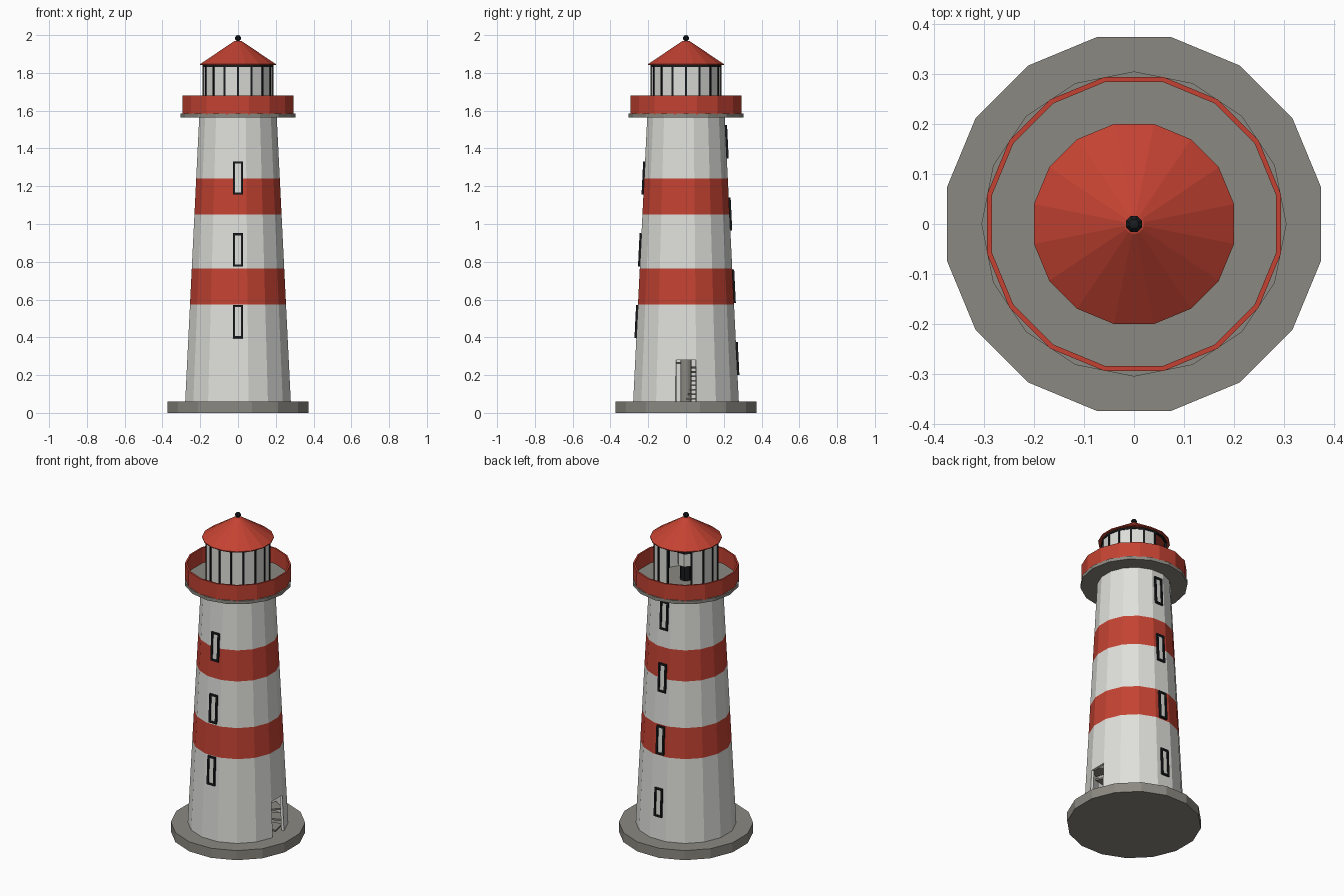
import bpy, bmesh, math
from mathutils import Matrix, Vector

if "Cube" in bpy.data.objects:
    bpy.data.objects.remove(bpy.data.objects["Cube"])

N = 16
STEP = 2 * math.pi / N


def material(name, rgb):
    m = bpy.data.materials.new(name)
    m.diffuse_color = (*rgb, 1)
    m.use_nodes = True
    m.node_tree.nodes["Principled BSDF"].inputs["Base Color"].default_value = m.diffuse_color
    return m


WHITE = material("white_paint", (0.74, 0.75, 0.71))
RED = material("red_paint", (0.55, 0.055, 0.032))
STONE = material("grey_stone", (0.26, 0.25, 0.22))
BLACK = material("black_metal", (0.010, 0.011, 0.013))
GLASS = material("pale_glass", (0.72, 0.73, 0.69))


def finish(name, bm, mats):
    mesh = bpy.data.meshes.new(name)
    bm.normal_update()
    bm.to_mesh(mesh)
    bm.free()
    ob = bpy.data.objects.new(name, mesh)
    bpy.context.collection.objects.link(ob)
    for m in mats:
        mesh.materials.append(m)
    return ob


def lathe(name, profile, mats, turn=0.5, n=N, closed=False, skip=(), rule=None, thick=0):
    """Spin (radius, z) points bottom to top into n flat sides; skip = (row, side) left open."""
    bm = bmesh.new()
    rings = []
    for r, z in profile:
        rings.append([bm.verts.new((r * math.cos((i + turn) * 2 * math.pi / n),
                                    r * math.sin((i + turn) * 2 * math.pi / n), z)) for i in range(n)])
    rows = len(rings) if closed else len(rings) - 1
    for k in range(rows):
        a, b = rings[k], rings[(k + 1) % len(rings)]
        for i in range(n):
            if (k, i) in skip:
                continue
            j = (i + 1) % n
            f = bm.faces.new((a[i], a[j], b[j], b[i]))
            f.material_index = rule(f.calc_center_median().z) if rule else 0
    bmesh.ops.remove_doubles(bm, verts=bm.verts, dist=1e-5)
    ob = finish(name, bm, mats)
    if thick:
        mod = ob.modifiers.new("wall_thickness", 'SOLIDIFY')
        mod.thickness = thick
        mod.offset = -1
    return ob


def disc(name, r, z0, z1, mat, turn=0.5, n=N):
    return lathe(name, [(0, z0), (r, z0), (r, z1), (0, z1)], [mat], turn, n)


def add_box(bm, size, matrix):
    bmesh.ops.create_cube(bm, size=1, matrix=matrix @ Matrix.Diagonal((*size, 1)))


def wall_radius(z):
    return 0.285 - 0.0503 * (z - 0.06)


# Stone base and striped tower with one open side as the doorway
disc("base", 0.381, 0, 0.06, STONE)
levels = (0.06, 0.28, 0.575, 0.765, 1.05, 1.24, 1.57)
lathe("tower", [(wall_radius(z), z) for z in levels], [WHITE, RED], skip={(0, N - 1)},
      rule=lambda z: int(0.575 < z < 0.765 or 1.05 < z < 1.24), thick=0.015)

# Spiral stair inside
disc("stair_column", 0.03, 0.06, 1.57, STONE, n=12)
bm = bmesh.new()
for k in range(60):
    z = 0.07 + k * 0.38 / N
    a, r = k * STEP, wall_radius(z) - 0.025
    pts = [(0.025, a), (r, a), (r, a + STEP), (0.025, a + STEP)]
    low = [bm.verts.new((q * math.cos(t), q * math.sin(t), z)) for q, t in pts]
    high = [bm.verts.new(v.co + Vector((0, 0, 0.01))) for v in low]
    bm.faces.new(low[::-1])
    bm.faces.new(high)
    for i in range(4):
        j = (i + 1) % 4
        bm.faces.new((low[i], low[j], high[j], high[i]))
finish("stair_steps", bm, [STONE])

# Windows climbing the front and the back
W, H, BAR = 0.054, 0.176, 0.011
for side, angle, heights in (("front", 0, (0.483, 0.863, 1.243)),
                             ("back", math.pi, (0.288, 0.67, 1.053, 1.435))):
    for i, z in enumerate(heights):
        d = wall_radius(z) * math.cos(STEP / 2)
        place = (Matrix.Rotation(angle, 4, 'Z') @ Matrix.Translation((0, -d, z))
                 @ Matrix.Rotation(-0.0494, 4, 'X'))
        bm = bmesh.new()
        for s in (-1, 1):
            add_box(bm, (BAR, 0.02, H), place @ Matrix.Translation((s * (W - BAR) / 2, 0, 0)))
            add_box(bm, (W, 0.02, BAR), place @ Matrix.Translation((0, 0, s * (H - BAR) / 2)))
        finish(f"{side}_window_frame_{i + 1}", bm, [BLACK])
        bm = bmesh.new()
        add_box(bm, (W - BAR, 0.006, H - BAR), place)
        finish(f"{side}_window_pane_{i + 1}", bm, [GLASS])

# Gallery deck and solid railing
disc("gallery_deck", 0.305, 1.565, 1.585, STONE, turn=0)
lathe("gallery_railing", [(0.30, 1.58), (0.30, 1.68), (0.29, 1.68), (0.29, 1.58)], [RED], closed=True)

# Lantern room: panes with an open doorway, bars and rings
lathe("lantern_glass", [(0.183, 1.585), (0.183, 1.84)], [GLASS], turn=0, skip={(0, 4), (0, 5)}, thick=0.004)
bm = bmesh.new()
for i in range(N):
    if i != 5:
        add_box(bm, (0.012, 0.01, 0.255), Matrix.Rotation(i * STEP, 4, 'Z')
                @ Matrix.Translation((0.181, 0, 1.7125)))
finish("lantern_bars", bm, [BLACK])
lathe("lantern_top_ring", [(0.187, 1.832), (0.187, 1.846), (0.175, 1.846), (0.175, 1.832)], [BLACK],
      turn=0, closed=True)

# Lamp inside the lantern
disc("lamp_stand", 0.035, 1.585, 1.68, BLACK, n=8)
disc("lamp_lens", 0.05, 1.68, 1.76, GLASS, n=8)
disc("lamp_cap", 0.055, 1.76, 1.80, BLACK, n=8)

# Roof and finial
lathe("roof", [(0, 1.842), (0.204, 1.842), (0.204, 1.847), (0.02, 1.968), (0, 1.972)], [RED])
lathe("finial", [(0, 1.962), (0.010, 1.962), (0.010, 1.972), (0.016, 1.977), (0.017, 1.987),
                 (0.010, 1.997), (0, 2.0)], [BLACK], n=8)
